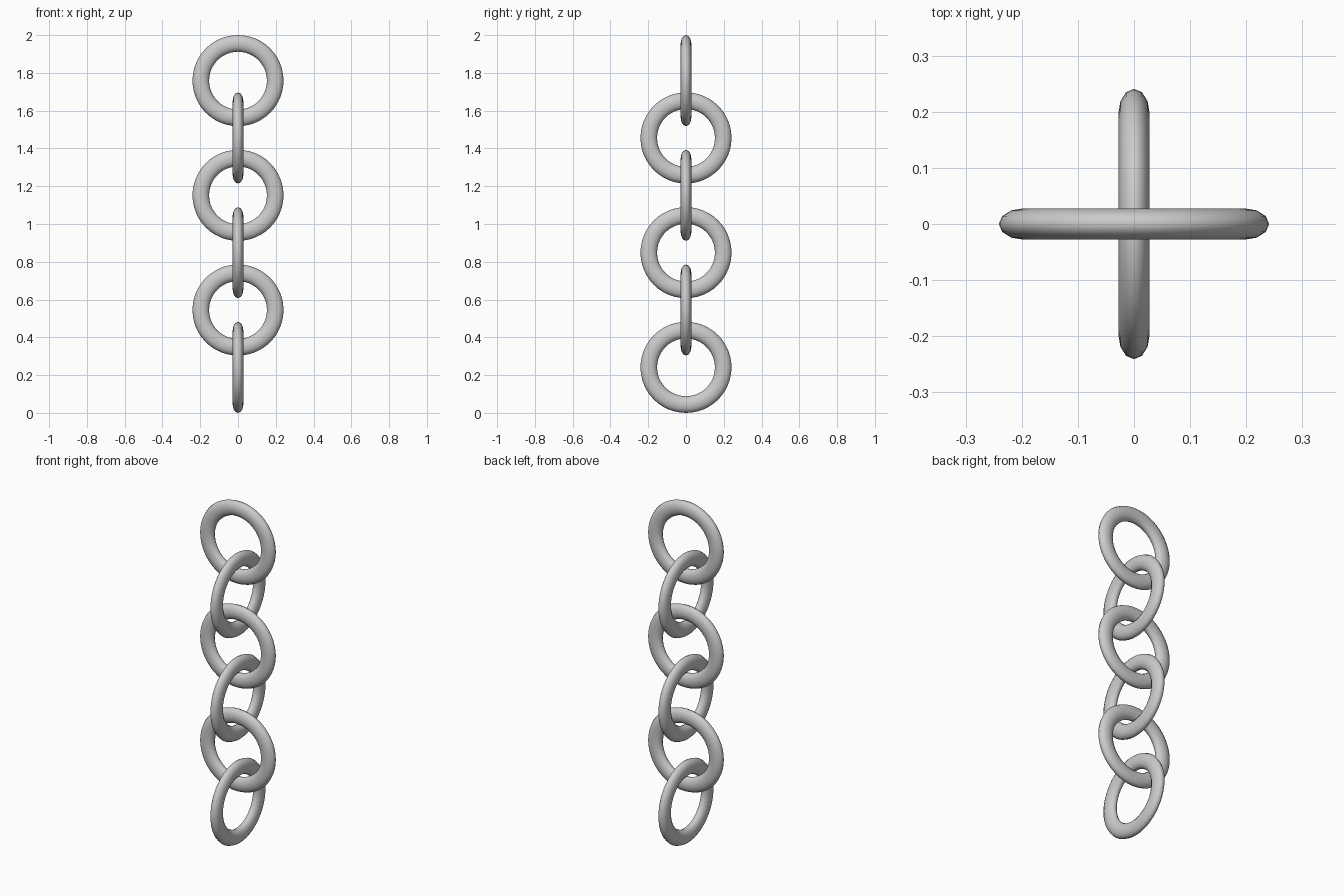
import bpy
from math import pi
from mathutils import Matrix

if "Cube" in bpy.data.objects:
    bpy.data.objects.remove(bpy.data.objects["Cube"])

LINKS = 6
MAJOR, RADIAL, AXIAL = 0.197, 0.044, 0.028   # ring radius, oval section half sizes
OUTER = MAJOR + RADIAL
STEP = (2 - 2 * OUTER) / (LINKS - 1)


def add_link(i):
    # flattened torus stood upright; every second link is turned a quarter
    bpy.ops.mesh.primitive_torus_add(major_segments=48, minor_segments=12,
                                     major_radius=MAJOR, minor_radius=RADIAL)
    link = bpy.context.object
    link.name = f"chain_link_{i + 1}"
    link.data.transform(Matrix.Rotation(pi / 2 * (i % 2), 4, 'Z')
                        @ Matrix.Rotation(pi / 2, 4, 'X')
                        @ Matrix.Diagonal((1, 1, AXIAL / RADIAL, 1)))
    link.location.z = 2 - OUTER - i * STEP
    bpy.ops.object.shade_smooth()


for i in range(LINKS):
    add_link(i)
